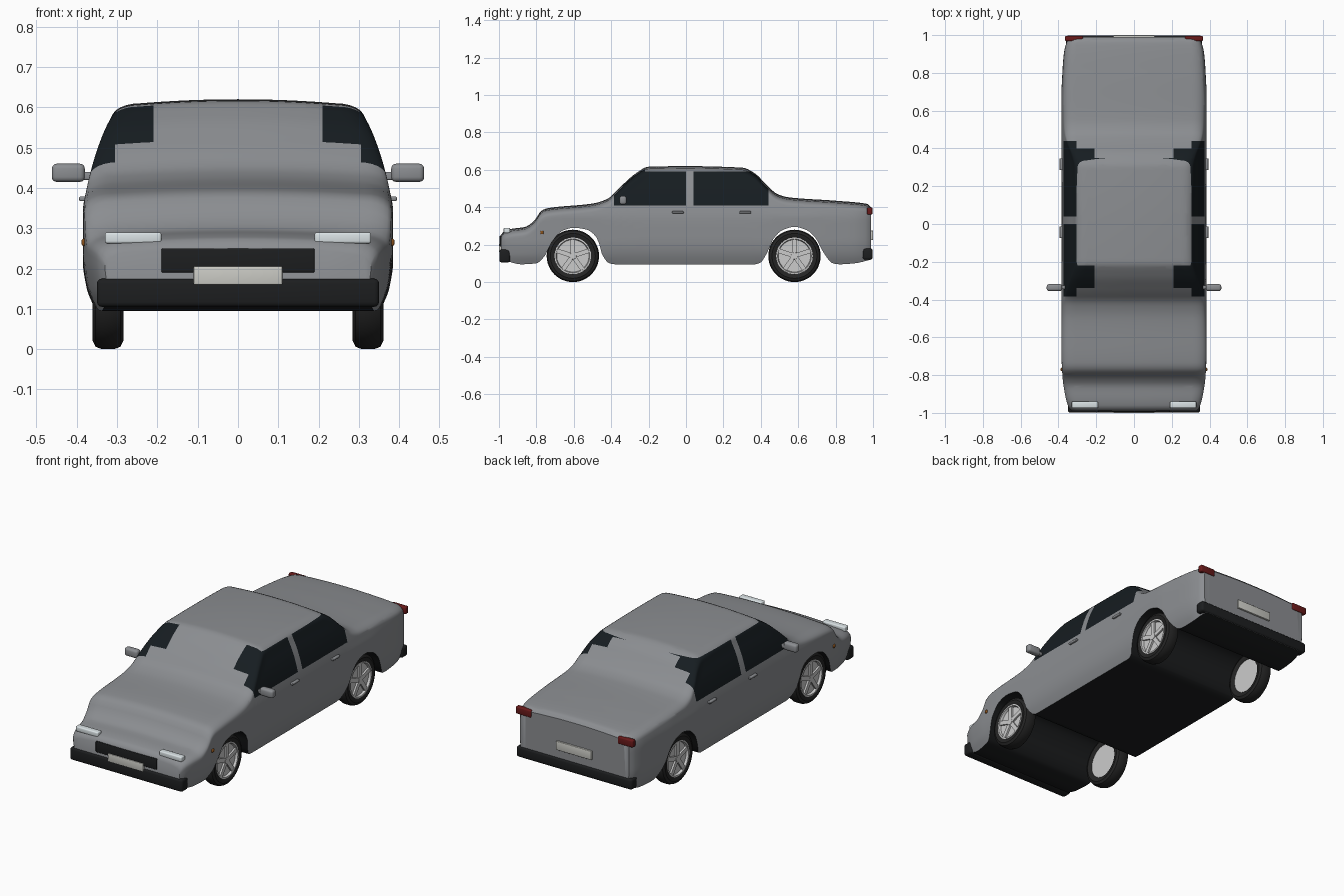
import bpy, bmesh, math
from mathutils import Matrix, Vector

if "Cube" in bpy.data.objects:
    bpy.data.objects.remove(bpy.data.objects["Cube"])


def material(name, r, g, b):
    m = bpy.data.materials.new(name)
    m.diffuse_color = (r, g, b, 1)
    m.use_nodes = True
    m.node_tree.nodes["Principled BSDF"].inputs["Base Color"].default_value = m.diffuse_color
    return m


PAINT = material("paint", 0.26, 0.27, 0.285)
BLACK = material("black_trim", 0.012, 0.013, 0.014)
GLASS = material("dark_glass", 0.008, 0.012, 0.015)
RUBBER = material("rubber", 0.018, 0.018, 0.018)
ALLOY = material("alloy", 0.55, 0.56, 0.58)
LAMP = material("lamp_lens", 0.7, 0.76, 0.78)
RED = material("red_lens", 0.14, 0.01, 0.01)
AMBER = material("amber_lens", 0.25, 0.08, 0.01)
PLATE = material("plate", 0.6, 0.6, 0.56)


def curve(pts, t):
    """Smooth monotone interpolation through (position, value) pairs."""
    t = min(max(t, pts[0][0]), pts[-1][0])
    d = [(b[1] - a[1]) / (b[0] - a[0]) for a, b in zip(pts, pts[1:])]

    def tangent(i):
        if i == 0 or i == len(pts) - 1:
            return d[min(i, len(d) - 1)]
        return 0 if d[i - 1] * d[i] <= 0 else 2 * d[i - 1] * d[i] / (d[i - 1] + d[i])
    i = next(k for k in range(len(d)) if t <= pts[k + 1][0])
    h = pts[i + 1][0] - pts[i][0]
    s = (t - pts[i][0]) / h
    return (pts[i][1] * (1 + 2 * s) * (1 - s) ** 2 + h * tangent(i) * s * (1 - s) ** 2
            + pts[i + 1][1] * s * s * (3 - 2 * s) + h * tangent(i + 1) * s * s * (s - 1))


def make(name, bm, mats, loc=(0, 0, 0), angle=35):
    mesh = bpy.data.meshes.new(name)
    bmesh.ops.recalc_face_normals(bm, faces=bm.faces)
    bm.to_mesh(mesh)
    bm.free()
    for m in mats:
        mesh.materials.append(m)
    ob = bpy.data.objects.new(name, mesh)
    ob.location = loc
    bpy.context.collection.objects.link(ob)
    bpy.ops.object.select_all(action='DESELECT')
    ob.select_set(True)
    bpy.context.view_layer.objects.active = ob
    bpy.ops.object.shade_smooth_by_angle(angle=math.radians(angle))
    return ob


def box(name, x, y, z, mat, bevel=0.006):
    """Rounded box given by its (min, max) ranges."""
    bm = bmesh.new()
    size = [b - a for a, b in (x, y, z)]
    bmesh.ops.create_cube(bm, size=1, matrix=Matrix.Diagonal((*size, 1)))
    bmesh.ops.bevel(bm, geom=bm.edges[:], offset=bevel, segments=3, profile=0.5, affect='EDGES')
    return make(name, bm, [mat], [(a + b) / 2 for a, b in (x, y, z)])


def pair(name, x, y, z, mat, bevel=0.006):
    box("right_" + name, x, y, z, mat, bevel)
    box("left_" + name, (-x[1], -x[0]), y, z, mat, bevel)


# Body outlines: roofline, underside with wheel arches, plan taper, side tumblehome
TOP = [(-.99, .25), (-.975, .272), (-.93, .285), (-.86, .295), (-.81, .33), (-.775, .38), (-.74, .395),
       (-.5, .42), (-.42, .445), (-.35, .51), (-.27, .58), (-.2, .617), (0, .62), (.3, .612),
       (.37, .58), (.43, .52), (.49, .47), (.55, .453), (.8, .435), (.96, .42), (.985, .41), (.99, .40)]
FLOOR = [(-.99, .13), (-.95, .11), (-.88, .095), (-.8, .1), (-.755, .14), (-.72, .21), (-.66, .275),
         (-.6, .29), (-.53, .28), (-.475, .235), (-.445, .14), (-.41, .1), (-.38, .095), (.37, .095),
         (.4, .105), (.435, .16), (.47, .235), (.52, .28), (.58, .295), (.64, .28), (.69, .24),
         (.74, .15), (.785, .1), (.82, .095), (.9, .1), (.99, .12)]
PLAN = [(-.99, .86), (-.97, .9), (-.9, .95), (-.8, .985), (-.65, 1), (.65, 1), (.8, .985),
        (.9, .965), (.97, .92), (.99, .88)]
SIDE = [(.09, .35), (.15, .375), (.22, .385), (.34, .385), (.4, .375), (.46, .36), (.53, .335), (.58, .31)]


def half_section(y):
    top, floor, plan = curve(TOP, y), curve(FLOOR, y), curve(PLAN, y)
    zs = top - .045
    pts = [(curve(SIDE, floor) * k / 3, floor) for k in range(4)]
    for k in range(1, 13):
        z = floor + (zs - floor) * k / 12
        pts.append((curve(SIDE, z), z))
    w = pts[-1][0]
    for k in range(1, 7):
        a = math.pi / 2 * k / 6
        pts.append((w - .07 * (1 - math.cos(a)), zs + .035 * math.sin(a)))
    xe = w - .07
    for k in range(5, -1, -1):
        x = xe * k / 6
        pts.append((x, top - .01 * (k / 6) ** 2))
    return [(x * plan, z) for x, z in pts]


# Body shell: loft of mirrored sections
bm = bmesh.new()
rings = []
STATIONS = 132
for i in range(STATIONS + 1):
    y = -.99 + 1.98 * i / STATIONS
    h = half_section(y)
    loop = h + [(-x, z) for x, z in h[-2:0:-1]]
    rings.append([bm.verts.new((x, y, z)) for x, z in loop])
n = len(rings[0])
for a, b in zip(rings, rings[1:]):
    for k in range(n):
        f = bm.faces.new((a[k], a[(k + 1) % n], b[(k + 1) % n], b[k]))
        f.material_index = 1 if k < 3 or k >= n - 3 else 0
bm.faces.new(rings[0])
bm.faces.new(rings[-1])

# Window outlines are cut into the shell and coloured as glass
cuts = [((0, v, 0), (0, 1, 0)) for v in (-.385, -.34, -.22, 0, .04, .35, .4, .44)]
cuts += [((0, 0, v), (0, 0, 1)) for v in (.41, .59, .605)]
cuts += [((v, 0, 0), (1, 0, 0)) for v in (-.305, -.21, .21, .305)]
for co, no in cuts:
    bmesh.ops.bisect_plane(bm, geom=bm.verts[:] + bm.edges[:] + bm.faces[:], dist=1e-5,
                           plane_co=co, plane_no=no)
for f in bm.faces:
    c = f.calc_center_median()
    x, y, z = abs(c.x), c.y, c.z
    if not (-.385 < y < .44 and .41 < z < .605) or 0 < y < .04:
        continue
    if y < -.22:
        glass = x > (.21 if y > -.34 else .305)
    elif y > .35:
        glass = x > (.21 if y < .4 else .305)
    else:
        glass = z < .59
    if glass:
        f.material_index = 2
make("body_shell", bm, [PAINT, BLACK, GLASS], angle=40)

# Bumpers, grille, plates
box("front_bumper", (-.35, .35), (-.998, -.94), (.105, .175), BLACK, .012)
box("rear_bumper", (-.36, .36), (.945, .998), (.12, .18), BLACK, .012)
box("grille", (-.19, .19), (-.996, -.96), (.19, .25), BLACK, .004)
box("front_plate", (-.11, .11), (-1, -.985), (.16, .205), PLATE, .003)
box("rear_plate", (-.11, .11), (.985, 1), (.225, .275), PLATE, .003)

# Lamps, mirrors and door handles
pair("headlight", (.19, .33), (-.975, -.94), (.262, .29), LAMP)
pair("tail_light", (.27, .365), (.968, .996), (.36, .4), RED)
pair("mirror", (.38, .462), (-.355, -.318), (.415, .46), PAINT, .012)
pair("mirror_arm", (.345, .39), (-.345, -.325), (.42, .44), PAINT, .004)
pair("front_handle", (.37, .394), (-.075, -.012), (.367, .379), PAINT, .004)
pair("rear_handle", (.37, .394), (.285, .348), (.367, .379), PAINT, .004)
pair("side_marker", (.37, .388), (-.779, -.761), (.256, .274), AMBER, .005)


def spin(name, profile, mat, loc, turn):
    """Revolve an (axial, radius) profile about the axle."""
    bm = bmesh.new()
    vs = [bm.verts.new((a, 0, r)) for a, r in profile]
    es = [bm.edges.new(p) for p in zip(vs, vs[1:])]
    bmesh.ops.spin(bm, geom=vs + es, cent=(0, 0, 0), axis=(1, 0, 0), angle=2 * math.pi, steps=48)
    bmesh.ops.remove_doubles(bm, verts=bm.verts, dist=1e-5)
    make(name, bm, [mat], loc).rotation_euler.z = turn


# Wheels: tyre, rim and five spokes
TYRE = [(-.03, .094), (-.035, .1), (-.038, .12), (-.031, .134), (-.015, .14), (.015, .14),
        (.031, .134), (.038, .12), (.035, .1), (.03, .094)]
RIM = [(-.028, 0), (-.028, .097), (.036, .098), (.037, .09), (.024, .086), (.024, 0)]
for side, sx in (("right", 1), ("left", -1)):
    for end, y in (("front", -.605), ("rear", .58)):
        loc, turn = (sx * .3225, y, .14), 0 if sx > 0 else math.pi
        spin(f"{side}_{end}_tyre", TYRE, RUBBER, loc, turn)
        spin(f"{side}_{end}_rim", RIM, ALLOY, loc, turn)
        bm = bmesh.new()
        for k in range(5):
            m = Matrix.Rotation(k * 2 * math.pi / 5, 4, 'X') @ Matrix.Translation((.027, 0, .045))
            bmesh.ops.create_cube(bm, size=1, matrix=m @ Matrix.Diagonal((.014, .024, .09, 1)))
        bmesh.ops.create_cone(bm, cap_ends=True, segments=24, radius1=.022, radius2=.018, depth=.016,
                              matrix=Matrix.Translation((.028, 0, 0)) @ Matrix.Rotation(math.pi / 2, 4, 'Y'))
        make(f"{side}_{end}_spokes", bm, [ALLOY], loc).rotation_euler.z = turn
